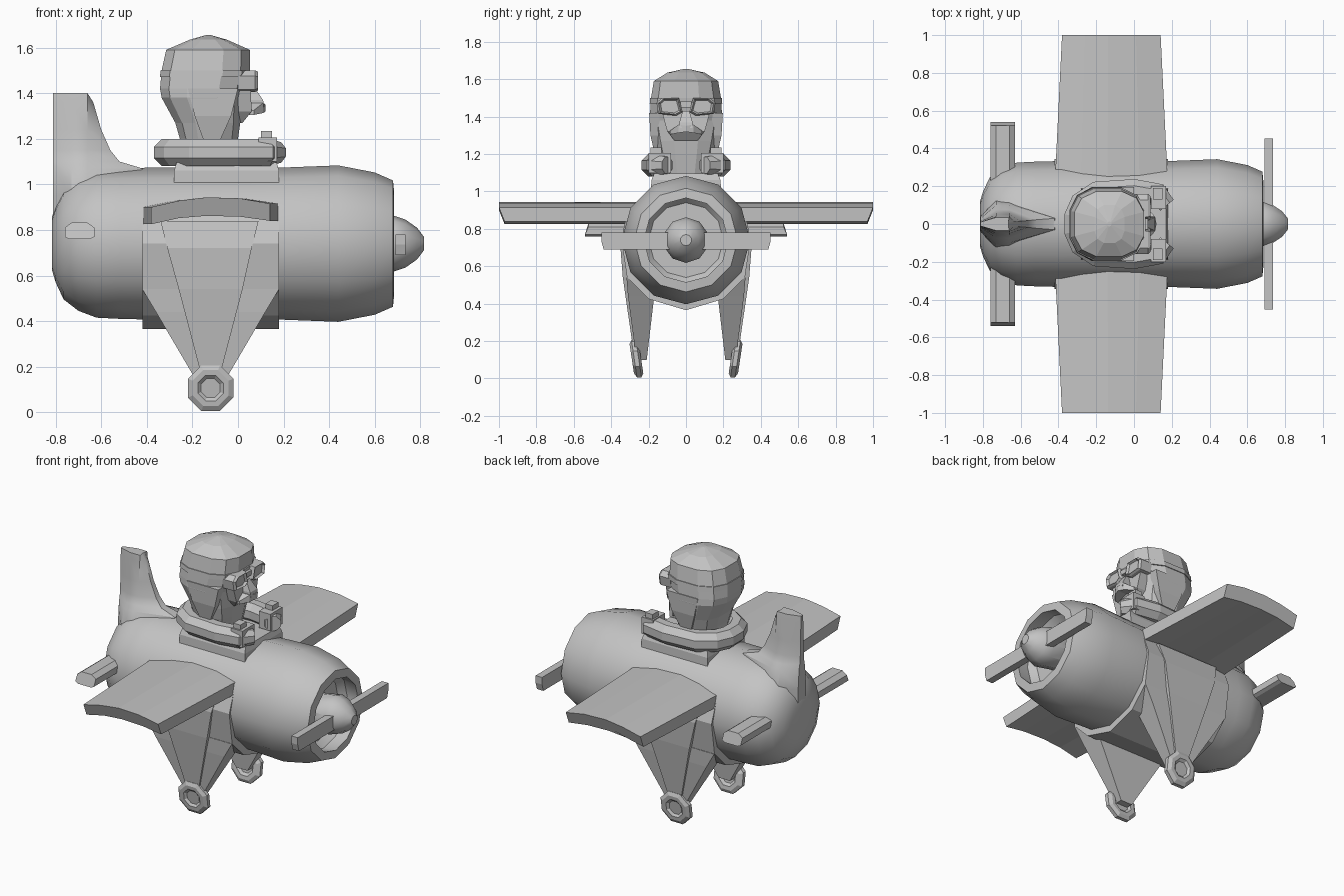
import bpy
import bmesh
from math import cos, sin, pi, radians
from mathutils import Vector

cube = bpy.data.objects.get("Cube")
if cube:
    bpy.data.objects.remove(cube, do_unlink=True)

grey = bpy.data.materials.new("plain_grey")
grey.use_nodes = True
COLOUR = (0.55, 0.55, 0.55, 1)
grey.diffuse_color = COLOUR
grey.node_tree.nodes["Principled BSDF"].inputs["Base Color"].default_value = COLOUR


def loft(name, sections, smooth=False, mirror=False, caps=True):
    """Skin a list of equal-length closed sections."""
    bm = bmesh.new()
    rings = [[bm.verts.new(p) for p in s] for s in sections]
    n = len(rings[0])
    for a, b in zip(rings, rings[1:]):
        for i in range(n):
            j = (i + 1) % n
            bm.faces.new((a[i], a[j], b[j], b[i]))
    if caps:
        bm.faces.new(rings[0])
        bm.faces.new(rings[-1])
    bmesh.ops.recalc_face_normals(bm, faces=bm.faces)
    mesh = bpy.data.meshes.new(name)
    bm.to_mesh(mesh)
    bm.free()
    mesh.materials.append(grey)
    ob = bpy.data.objects.new(name, mesh)
    bpy.context.collection.objects.link(ob)
    if smooth:
        bpy.ops.object.select_all(action='DESELECT')
        ob.select_set(True)
        bpy.context.view_layer.objects.active = ob
        bpy.ops.object.shade_smooth_by_angle(angle=radians(35))
    if mirror:
        m = ob.modifiers.new("both_sides", 'MIRROR')
        m.use_axis = (False, True, False)
    return ob


def ring(x, r, n=12, z=0.74):
    return [(x, r * sin(2 * pi * i / n), z + r * cos(2 * pi * i / n)) for i in range(n)]


def oval(z, x0, x1, hy, n=12):
    """Boxy oval lying flat at height z."""
    pts = []
    for i in range(n):
        c, s = cos(2 * pi * (i + .5) / n), sin(2 * pi * (i + .5) / n)
        f = lambda v: (1 if v > 0 else -1) * abs(v) ** 0.75 / 0.974
        pts.append(((x0 + x1) / 2 + (x1 - x0) / 2 * f(c), hy * f(s), z))
    return pts


def rect(z, x0, x1, y0, y1):
    return [(x0, y0, z), (x1, y0, z), (x1, y1, z), (x0, y1, z)]


def box(name, x, y, z, **kw):
    return loft(name, [rect(z[0], *x, *y), rect(z[1], *x, *y)], **kw)


# Fuselage with hollow cowl
body = [(-.815, .12), (-.8, .17), (-.765, .245), (-.70, .295), (-.62, .325), (-.52, .33),
        (-.4, .333), (-.1, .333), (.18, .333), (.44, .343), (.6, .312), (.68, .277),
        (.685, .225), (.6, .235), (.56, .2)]
loft("fuselage", [ring(x, r) for x, r in body], smooth=True)

# Spinner and propeller
loft("spinner", [ring(x, r, 10) for x, r in
                 [(.55, .1), (.685, .122), (.735, .105), (.785, .07), (.815, .03)]], smooth=True)
loft("propeller", [[(.69, y, .69 + c), (.735, y, .69 + c), (.735, y, .78), (.69, y, .78)]
                   for y, c in [(-.453, .045), (-.44, 0), (.44, 0), (.453, .045)]])

# Wings: one arched section swept across the span
chord = [-.42, -.28, -.14, .03, .18]
top = [.9, .928, .943, .938, .915]
bottom = [.825, .852, .862, .858, .84]


def wing_section(y, scale, y_low):
    mid = -.12
    up = [(mid + (x - mid) * scale, y, z) for x, z in zip(chord, top)]
    low = [(mid + (x - mid) * scale, y_low, z) for x, z in zip(chord, bottom)]
    return up + low[::-1]


loft("wings", [wing_section(-1, .87, -.97), wing_section(-.2, 1, -.2),
               wing_section(.2, 1, .2), wing_section(1, .87, .97)])

# Belly belt that carries the landing gear
half = [(.3, .86), (.345, .74), (.315, .54), (.2, .425)]
belt = half + [(0, .365)] + [(-y, z) for y, z in half[::-1]]
loft("belly_belt", [[(x, y, z) for y, z in belt] for x in (-.42, .18)])

# Tailplane with chamfered edges
loft("tailplane", [[(-.76, y, .77), (-.74, y, .76), (-.65, y, .76), (-.63, y, .77),
                    (-.63, y * k, .81), (-.66, y * k, .832), (-.73, y * k, .832), (-.76, y * k, .81)]
                   for y, k in [(-.54, .965), (.54, .965)]])

# Tail fin, thick at the root
fin = [(.72, -.4, .14), (.95, -.4, .13), (1.07, -.42, .1), (1.1, -.52, .075),
       (1.15, -.56, .06), (1.24, -.6, .05), (1.36, -.635, .04), (1.4, -.665, .035)]
loft("tail_fin", [[(-.812, t * .3, z), (-.73, t, z), (-.66, t, z), (x, t * .3, z),
                   (x, -t * .3, z), (-.66, -t, z), (-.73, -t, z), (-.812, -t * .3, z)]
                  for z, x, t in fin], smooth=True)

# Landing gear fairings, raised ribs and wheels
loft("gear_fairing", [rect(.54, -.42, .18, .17, .318), rect(.44, -.36, .12, .17, .31),
                      rect(.1, -.16, -.08, .21, .265)], mirror=True)
loft("gear_rib", [rect(.84, -.34, .09, .22, .325), rect(.72, -.31, .06, .22, .352),
                  rect(.54, -.26, .02, .2, .338), rect(.14, -.155, -.085, .22, .28)], mirror=True)


def wheel_ring(y, r):
    pts = []
    for i in range(8):
        a = 2 * pi * (i + .5) / 8
        z = r * cos(a)
        pts.append((-.12 + r * sin(a), .265 + y + z * .15, .106 + z))
    return pts


loft("wheel", [wheel_ring(y, r) for y, r in
               [(-.012, .045), (-.025, .06), (-.025, .085), (-.012, .108), (.012, .108),
                (.025, .085), (.025, .06), (.012, .045)]], mirror=True)

# Cockpit base and dash
loft("cockpit_base", [rect(.93, -.28, .18, -.19, .19), rect(1.06, -.28, .18, -.185, .185),
                      rect(1.095, -.27, .17, -.17, .17)])

# Arms: a thick tube wrapped around the pilot, open at the front
side = [(.175, .10), (.13, .155), (.0, .178), (-.2, .165), (-.28, .11), (-.31, .04)]
path = [Vector((x, y, 1.14)) for x, y in side] + [Vector((x, -y, 1.14)) for x, y in side[::-1]]
tube = []
for i, p in enumerate(path):
    t = (path[min(i + 1, len(path) - 1)] - path[max(i - 1, 0)]).normalized()
    across = Vector((-t.y, t.x, 0))
    r = .045 if i in (0, len(path) - 1) else .06
    tube.append([p + across * r * cos(pi * (k + .5) / 4) * 1.08
                 + Vector((0, 0, r * sin(pi * (k + .5) / 4) * 1.08)) for k in range(8)])
loft("arms", tube)
box("thumb", (.1, .15), (.13, .19), (1.17, 1.235), mirror=True)
box("hand", (.09, .17), (.08, .2), (1.1, 1.205), mirror=True)

# Pilot head in a flying helmet
helmet = [(1.08, -.24, -.02, .12), (1.2, -.255, .0, .155), (1.27, -.275, .01, .172),
          (1.38, -.335, .02, .195), (1.42, -.342, .035, .192), (1.5, -.335, .052, .187),
          (1.59, -.315, .052, .172), (1.635, -.21, -.05, .1), (1.655, -.14, -.12, .012)]
loft("helmet", [oval(*h) for h in helmet])
loft("helmet_strap", [oval(1.47, -.342, .056, .194), oval(1.5, -.34, .06, .192)])
loft("ear_flap", [rect(1.19, -.15, -.08, .11, .165), rect(1.3, -.19, -.03, .12, .19),
                  rect(1.42, -.22, .0, .12, .197)], mirror=True)

# Face, goggles, nose and moustache
loft("face", [rect(1.27, -.1, .02, -.06, .06), rect(1.32, -.1, .06, -.1, .1),
              rect(1.43, -.1, .055, -.13, .13)])
loft("goggle", [[(x, .083 + w * y, 1.455 + w * z) for y, z in
                 [(-.065, -.03), (-.045, .045), (.045, .045), (.075, .02), (.065, -.04), (-.03, -.05)]]
                for x, w in [(.0, 1), (.075, 1), (.088, .85), (.074, .7)]], mirror=True)
box("goggle_bridge", (.03, .075), (-.03, .03), (1.45, 1.48))
loft("nose", [rect(1.34, .03, .115, -.035, .035), rect(1.37, .03, .11, -.035, .035),
              rect(1.43, .03, .07, -.018, .018)])
loft("moustache", [[(.03, y, z - h), (x, y, z - h), (x, y, z + h), (.03, y, z + h)]
                   for y, z, h, x in [(-.085, 1.315, .01, .07), (-.04, 1.335, .022, .11),
                                      (0, 1.335, .016, .12), (.04, 1.335, .022, .11),
                                      (.085, 1.315, .01, .07)]])
